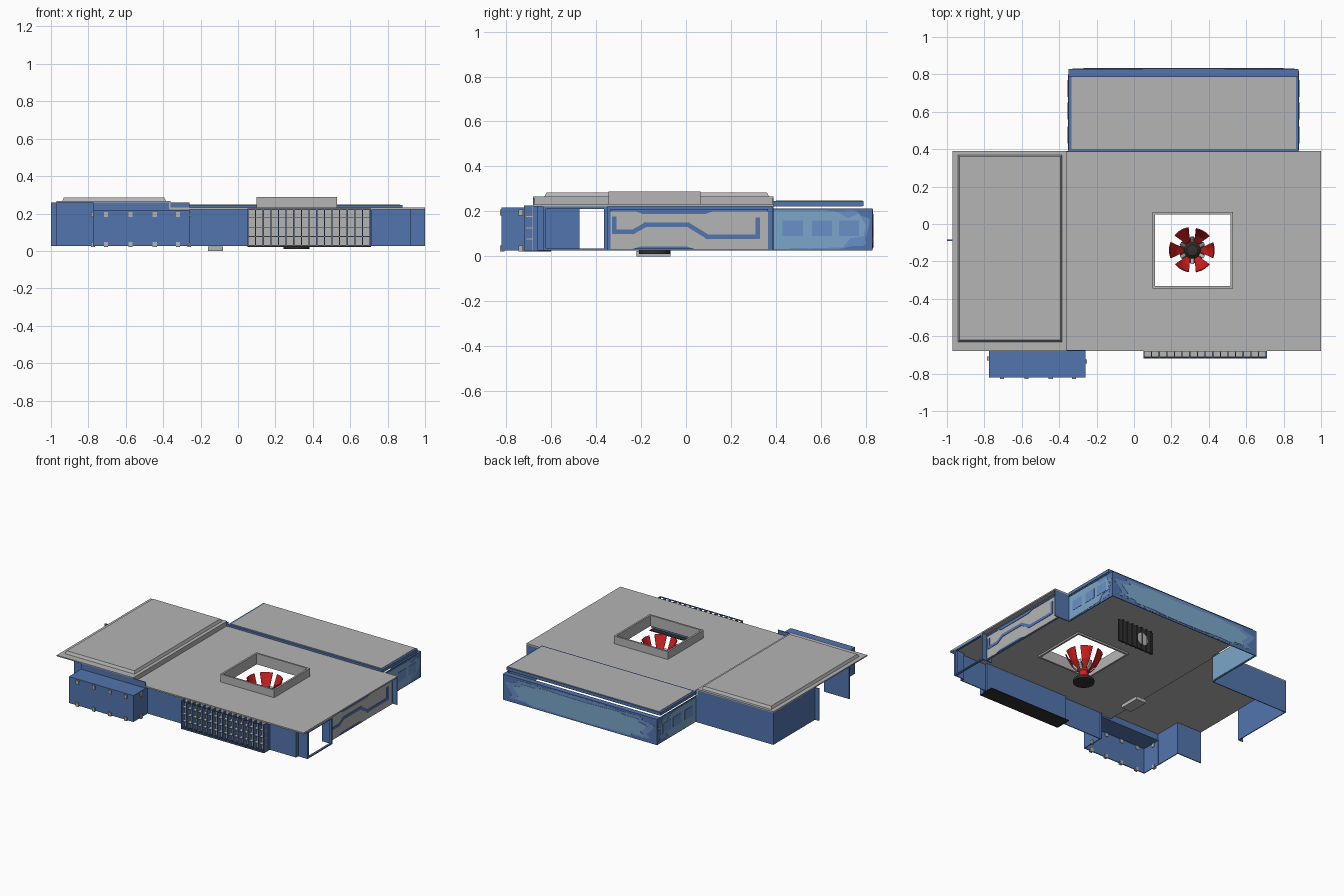
import bpy, bmesh, math
from mathutils import Vector

if "Cube" in bpy.data.objects:
    bpy.data.objects.remove(bpy.data.objects["Cube"])


def mat(name, r, g, b):
    m = bpy.data.materials.new(name)
    m.diffuse_color = (r, g, b, 1)
    m.use_nodes = True
    m.node_tree.nodes["Principled BSDF"].inputs["Base Color"].default_value = m.diffuse_color
    return m


GRAY = mat("roof gray", .46, .46, .46)
BLUE = mat("wall blue", .085, .178, .42)
MID = mat("cloud blue", .144, .279, .578)
TEAL = mat("light teal", .198, .386, .584)
RED = mat("petal red", .62, .014, .014)
DARK = mat("dark metal", .03, .03, .03)


def finish(name, bm, m):
    bmesh.ops.recalc_face_normals(bm, faces=bm.faces)
    me = bpy.data.meshes.new(name)
    bm.to_mesh(me)
    bm.free()
    me.materials.append(m)
    ob = bpy.data.objects.new(name, me)
    bpy.context.collection.objects.link(ob)
    return ob


def boxes(name, m, *items):
    """One object from boxes given as (x0, x1, y0, y1, z0, z1)."""
    bm = bmesh.new()
    for x0, x1, y0, y1, z0, z1 in items:
        vs = bmesh.ops.create_cube(bm, size=1)["verts"]
        for v in vs:
            v.co = Vector(((x0 + x1) / 2 + v.co.x * (x1 - x0),
                           (y0 + y1) / 2 + v.co.y * (y1 - y0),
                           (z0 + z1) / 2 + v.co.z * (z1 - z0)))
    return finish(name, bm, m)


def plate(name, m, axis, pos, thick, *polys):
    """Thin plates from 2D outlines (u, z) standing across the given axis."""
    bm = bmesh.new()
    for pts in polys:
        def at(p, d):
            return (p[0], d, p[1]) if axis == 'y' else (d, p[0], p[1])
        f = bm.faces.new([bm.verts.new(at(p, pos)) for p in pts])
        ext = bmesh.ops.extrude_face_region(bm, geom=[f])["geom"]
        d = Vector((0, thick, 0)) if axis == 'y' else Vector((thick, 0, 0))
        for v in ext:
            if isinstance(v, bmesh.types.BMVert):
                v.co += d
    return finish(name, bm, m)


def blob(cu, cz, ru, rz, lobes):
    """Lumpy rounded outline for the painted clouds."""
    pts = []
    for i in range(64):
        t = math.tau * i / 64
        k = 0.95 + 0.05 * math.sin(lobes * t)
        c, s = math.cos(t), math.sin(t)
        pts.append((cu + ru * k * math.copysign(abs(c) ** .5, c),
                    cz + rz * k * math.copysign(abs(s) ** .5, s)))
    return pts


def band(path, w):
    """Quads of width w following a path."""
    out = []
    for a, b in zip(path, path[1:]):
        a, b = Vector(a), Vector(b)
        d = (b - a).normalized() * w / 2
        n = Vector((-d.y, d.x))
        a, b = a - d * .8, b + d * .8
        out.append([tuple(a + n), tuple(b + n), tuple(b - n), tuple(a - n)])
    return out


def lathe(name, m, cx, cy, profile, n=24):
    bm = bmesh.new()
    for (r0, z0), (r1, z1) in zip(profile, profile[1:]):
        ring = [[bm.verts.new((cx + r * math.cos(math.tau * i / n), cy + r * math.sin(math.tau * i / n), z))
                 for i in range(n)] for r, z in ((r0, z0), (r1, z1))]
        for i in range(n):
            j = (i + 1) % n
            bm.faces.new((ring[0][i], ring[0][j], ring[1][j], ring[1][i]))
    bmesh.ops.remove_doubles(bm, verts=bm.verts, dist=1e-5)
    return finish(name, bm, m)


T = .006       # wall thickness
B = .027       # bottom of the walls

# main roof with square opening, and raised curb
X0, X1, Y0, Y1 = .10, .53, -.345, .065
boxes("main_roof", GRAY, (-.36, X0, -.68, .39, .222, .232), (X1, 1, -.68, .39, .222, .232),
      (X0, X1, -.68, Y0, .222, .232), (X0, X1, Y1, .39, .222, .232))
boxes("roof_curb", GRAY, (X0, X0 + .013, Y0, Y1, .21, .288), (X1 - .013, X1, Y0, Y1, .21, .288),
      (X0, X1, Y0, Y0 + .013, .21, .288), (X0, X1, Y1 - .013, Y1, .21, .288))

# left wing roof with raised panel
boxes("left_roof", GRAY, (-.97, -.36, -.68, .39, .258, .266), (-.368, -.36, -.68, .39, .225, .266))
panel = boxes("left_roof_panel", GRAY, (-.94, -.385, -.63, .37, .266, .285))
for v in panel.data.vertices:
    if v.co.z > .28:
        v.co.x = -.6625 + (v.co.x + .6625) * .97
        v.co.y = -.13 + (v.co.y + .13) * .98

# left wing walls, doorway gap on the left side
boxes("left_wing_walls", BLUE, (-.97, -.35, .384, .39, B, .26), (-.97, -.964, -.09, .39, B, .26),
      (-1, -.964, -.09, -.084, B, .26), (-.97, -.77, -.48, -.474, B, .26),
      (-.776, -.77, -.68, -.474, B, .26), (-.77, -.26, -.68, -.674, .21, .26))

# front bay with lugs
boxes("front_bay", BLUE, (-.775, -.26, -.82, -.814, B, .215), (-.775, -.769, -.82, -.67, B, .215),
      (-.266, -.26, -.82, -.64, B, .215), (-.775, -.26, -.82, -.67, .209, .217))
lugs = []
for z in (.035, .195):
    for x in (-.705, -.575, -.445, -.32):
        lugs.append((x - .011, x + .011, -.828, -.808, z - .013, z + .013))
    for x, y in ((-.775, -.72), (-.26, -.735)):
        lugs.append((x - .01, x + .01, y - .011, y + .011, z - .013, z + .013))
boxes("bay_lugs", GRAY, *lugs)

# main front wall and right entrance
boxes("front_wall", BLUE, (-.26, .06, -.66, -.654, B, .222), (.05, .72, -.64, -.634, B, .222),
      (.054, .06, -.66, -.634, B, .222), (.71, .716, -.68, -.634, B, .222),
      (.71, .925, -.66, -.654, B, .222), (.92, 1, -.636, -.63, B, .222), (.92, .926, -.66, -.63, B, .222))
boxes("entrance_frame", BLUE, (.985, 1, -.636, -.622, B, .222), (.985, 1, -.364, -.35, B, .222),
      (.985, 1, -.636, -.35, .21, .222), (.985, 1, -.636, -.35, B, B + .008),
      (.92, 1, -.356, -.35, B, .222))

# front grille with fins and shelves
boxes("grille_panel", GRAY, (.05, .71, -.682, -.675, B, .224),
      *[(.05, .71, -.712, -.68, z, z + .004) for z in (.075, .125, .175)])
n = 16
boxes("grille_fins", BLUE, (.05, .71, -.72, -.715, .22, .226), (.05, .71, -.72, -.715, B, .033),
      *[(.05 + i * .654 / n, .056 + i * .654 / n, -.72, -.655, B, .226) for i in range(n + 1)])
boxes("grille_floor", DARK, (.05, .71, -.718, -.6, .022, .028))

# right wall with painted circuit
RX = .965
boxes("right_wall", BLUE, (RX - T, RX, -.35, .39, B, .222), (.88, 1, .384, .39, B, .222))
boxes("right_wall_panel", GRAY, (RX, RX + .004, -.335, .365, .032, .21))
trace = band([(-.32, .17), (-.32, .11), (-.235, .11), (-.18, .14), (.01, .14), (.095, .088), (.32, .088), (.32, .165)], .02)
top = [(-.335, .21), (-.335, .2), (-.225, .2), (-.19, .188), (.085, .188), (.12, .2), (.365, .2), (.365, .21)]
low = [(-.24, .032), (-.2, .045), (.0, .045), (.04, .032)]
plate("circuit_lines", BLUE, 'x', RX + .003, .004, *trace, top, low)

# back wing: walls, top ledge and floating roof slab
boxes("back_wing_walls", BLUE, (-.35, .88, .824, .83, B, .212), (-.35, -.344, .39, .83, B, .212),
      (.874, .88, .39, .83, B, .212), (-.35, .88, .79, .83, .206, .212))
boxes("back_roof_slab", BLUE, (-.35, .88, .385, .79, .224, .246))
boxes("back_roof_top", GRAY, (-.335, .866, .4, .785, .244, .249))
boxes("back_ceiling", GRAY, (-.345, .875, .39, .785, .221, .225))

# painted clouds on the back wing
plate("back_cloud_outer", MID, 'y', .829, .002, blob(.265, .12, .6, .088, 9))
plate("back_cloud", TEAL, 'y', .829, .004, blob(.265, .115, .54, .075, 11))
for side, x, s in (("right", .879, 1), ("left", -.349, -1)):
    plate(side + "_cloud_outer", MID, 'x', x, .002 * s, blob(.61, .12, .21, .088, 7))
    plate(side + "_cloud", TEAL, 'x', x, .004 * s,
          [(.392, B + .005), (.7, .04), (.73, .08), (.79, .09), (.8, .14), (.77, .19), (.72, .17),
           (.67, .2), (.6, .205), (.392, .205)])
    plate(side + "_inner_paint", TEAL, 'x', x - .006 * s, -.003 * s,
          [(.4, B + .005), (.82, B + .005), (.82, .205), (.4, .205)])
    plate(side + "_windows", MID, 'x', x + .003 * s, .003 * s,
          *[[(y, .09), (y + .09, .09), (y + .09, .16), (y, .16)] for y in (.43, .56, .68)])

# dark screen standing between hall and back wing
boxes("screen", DARK, (.17, .46, .385, .395, .04, .2),
      *[(.18 + i * .04, .19 + i * .04, .38, .4, .04, .205) for i in range(7)])
plate("screen_dial", GRAY, 'y', .395, .004,
      [(.26 + .045 * math.cos(i * math.tau / 16), .12 + .045 * math.sin(i * math.tau / 16)) for i in range(16)])

# small floor block
boxes("floor_block", GRAY, (-.16, -.08, -.22, -.07, 0, .025))

# flower shaped core under the roof opening
CX, CY = .312, -.14
lathe("core_base", DARK, CX, CY, [(0, .01), (.07, .01), (.07, .026), (.045, .032), (0, .032)])
lathe("core_stem", RED, CX, CY, [(.052, .03), (.052, .045), (.032, .055), (.03, .09), (.042, .105)])
lathe("core_hub", DARK, CX, CY, [(.042, .1), (.045, .12), (.03, .135), (0, .138)])
bm = bmesh.new()
for k in range(6):
    a0 = math.tau * (k + .0) / 6
    grid = []
    for r, z, h in ((.045, .105, .25), (.085, .15, .33), (.12, .225, .36)):
        grid.append([bm.verts.new((CX + r * math.cos(a0 + h * t), CY + r * math.sin(a0 + h * t), z))
                     for t in (-1, -.33, .33, 1)])
    for a, b in zip(grid, grid[1:]):
        for i in range(3):
            bm.faces.new((a[i], a[i + 1], b[i + 1], b[i]))
petals = finish("core_petals", bm, RED)
sol = petals.modifiers.new("thickness", 'SOLIDIFY')
sol.thickness = .006
# gray struts between petals
bm = bmesh.new()
for k in range(6):
    a = math.tau * (k + .5) / 6
    vs = bmesh.ops.create_cube(bm, size=1)["verts"]
    for v in vs:
        r, w, z = .058 + v.co.x * .03, v.co.y * .018, .12 + v.co.z * .03 + v.co.x * .03
        v.co = (CX + r * math.cos(a) - w * math.sin(a), CY + r * math.sin(a) + w * math.cos(a), z)
finish("core_struts", bm, GRAY)
